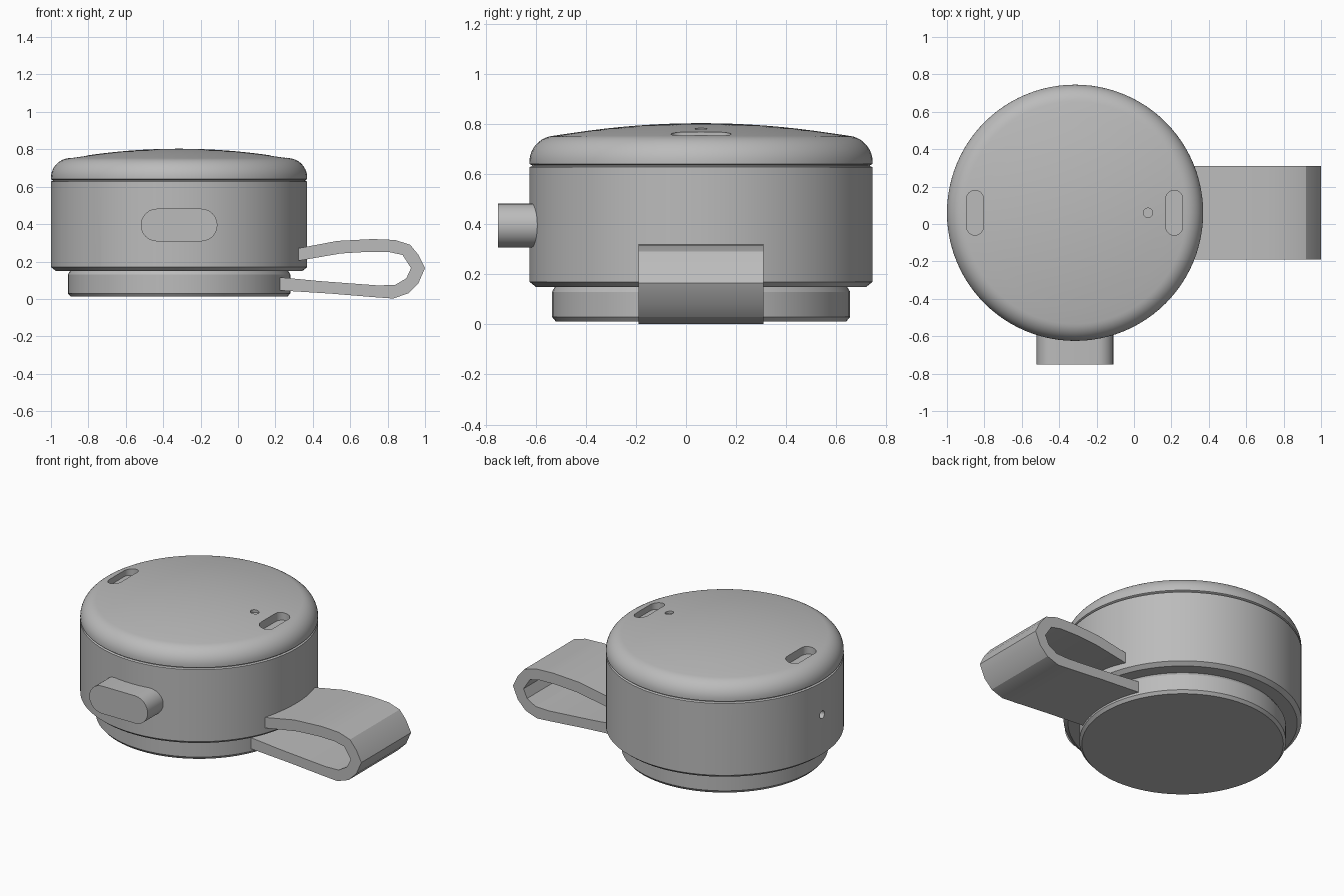
import bpy, bmesh, math
from mathutils import Matrix, Vector

if "Cube" in bpy.data.objects:
    bpy.data.objects.remove(bpy.data.objects["Cube"])

CENTRE = Vector((-0.315, 0.06, 0))
RADIUS = 0.685

grey = bpy.data.materials.new("plain_grey")
grey.use_nodes = True
grey.diffuse_color = (0.5, 0.5, 0.5, 1)
grey.node_tree.nodes["Principled BSDF"].inputs["Base Color"].default_value = (0.5, 0.5, 0.5, 1)


def make_object(name, bm):
    bmesh.ops.recalc_face_normals(bm, faces=bm.faces)
    mesh = bpy.data.meshes.new(name)
    bm.to_mesh(mesh)
    bm.free()
    mesh.materials.append(grey)
    obj = bpy.data.objects.new(name, mesh)
    bpy.context.collection.objects.link(obj)
    return obj


def lathe(name, profile, sides=96):
    """Closed solid turned about the vertical axis through CENTRE."""
    bm = bmesh.new()
    rings = []
    for r, z in profile:
        rings.append([bm.verts.new(CENTRE + Vector((r * math.cos(a), r * math.sin(a), z)))
                      for a in (math.tau * i / sides for i in range(sides))])
    for low, high in zip(rings, rings[1:]):
        for i in range(sides):
            j = (i + 1) % sides
            bm.faces.new((low[i], low[j], high[j], high[i]))
    bm.faces.new(rings[0])
    bm.faces.new(rings[-1])
    return make_object(name, bm)


def prism(name, outline, depth, matrix):
    """Extrude a flat outline along local z, then place it."""
    bm = bmesh.new()
    face = bm.faces.new([bm.verts.new((x, y, 0)) for x, y in outline])
    extruded = bmesh.ops.extrude_face_region(bm, geom=[face])["geom"]
    moved = [v for v in extruded if isinstance(v, bmesh.types.BMVert)]
    bmesh.ops.translate(bm, verts=moved, vec=(0, 0, depth))
    bm.transform(matrix)
    return make_object(name, bm)


def stadium(half_length, r, steps=12):
    """Pill outline lying along local x."""
    points = []
    for side, start in ((1, -math.pi / 2), (-1, math.pi / 2)):
        for i in range(steps + 1):
            a = start + math.pi * i / steps
            points.append((side * (half_length - r) + r * math.cos(a), r * math.sin(a)))
    return points


def circle(r, steps=20):
    return [(r * math.cos(math.tau * i / steps), r * math.sin(math.tau * i / steps))
            for i in range(steps)]


def cut(target, cutters):
    bpy.context.view_layer.objects.active = target
    for cutter in cutters:
        cutter.hide_render = True
        mod = target.modifiers.new("cut", 'BOOLEAN')
        mod.operation = 'DIFFERENCE'
        mod.solver = 'EXACT'
        mod.object = cutter
        bpy.ops.object.modifier_apply(modifier=mod.name)
        bpy.data.objects.remove(cutter)


def place(x, y, z):
    return Matrix.Translation((x, y, z))


def turn(degrees, axis):
    return Matrix.Rotation(math.radians(degrees), 4, axis)


# Foot disc, main housing and domed lid
foot = lathe("foot_disc", [(0.58, 0.012), (0.595, 0.03), (0.595, 0.13), (0.58, 0.155)])
body = lathe("housing", [(0.66, 0.15), (RADIUS, 0.17), (RADIUS, 0.627), (0.675, 0.632),
                         (0.675, 0.645)])
lid_profile = [(0.675, 0.635), (RADIUS, 0.64)]
for i in range(11):
    a = math.radians(8.2 * i)
    lid_profile.append((0.58 + 0.105 * math.cos(a), 0.648 + 0.105 * math.sin(a)))
for i in range(1, 10):
    r = 0.57 * (1 - i / 9) + 0.005
    lid_profile.append((r, 0.803 - 0.05 * (r / 0.58) ** 2))
lid = lathe("lid", lid_profile)

# Two lid slots and an indicator hole
slots = [prism("slot_cutter", stadium(0.12, 0.045), 0.3,
               place(x, CENTRE.y, 0.715) @ turn(90, 'Z')) for x in (-0.85, 0.215)]
dot = prism("dot_cutter", circle(0.025), 0.3, place(0.075, CENTRE.y, 0.765))
cut(lid, slots + [dot])

# Shallow flat pockets low on the housing, and a side pinhole
cutters = []
pocket = [(0.662, -0.183), (0.8, -0.183), (0.8, 0.183), (0.662, 0.183)]
for angle in (142.5, 217.5):
    cutters.append(prism("pocket_cutter", pocket, 0.115,
                         place(CENTRE.x, CENTRE.y, 0.17) @ turn(angle, 'Z')))
cutters.append(prism("pinhole_cutter", circle(0.024), 0.2,
                     place(-1.1, CENTRE.y, 0.42) @ turn(90, 'Y')))
cut(body, cutters)

# Pill-shaped front button
button = prism("front_button", stadium(0.205, 0.0875), 0.25,
               place(CENTRE.x, -0.5, 0.395) @ turn(90, 'X'))

# Folded strap loop
outer = [(0.2, 0.255), (0.33, 0.272), (0.53, 0.31), (0.72, 0.32), (0.84, 0.315), (0.92, 0.29),
         (0.965, 0.235), (1.0, 0.165), (0.965, 0.085), (0.91, 0.03), (0.83, 0.002), (0.72, 0.01),
         (0.5, 0.028), (0.23, 0.045), (0.1, 0.05)]
inner = [(0.1, 0.12), (0.23, 0.115), (0.44, 0.095), (0.75, 0.072), (0.84, 0.075), (0.9, 0.11),
         (0.925, 0.165), (0.88, 0.235), (0.81, 0.25), (0.7, 0.252), (0.55, 0.243), (0.33, 0.205),
         (0.2, 0.187)]
strap = prism("strap_loop", outer + inner, 0.5, place(0, 0.31, 0) @ turn(90, 'X'))

# Smooth shading with crisp edges
bpy.ops.object.select_all(action='DESELECT')
for obj in (foot, body, lid, button, strap):
    obj.select_set(True)
bpy.context.view_layer.objects.active = body
bpy.ops.object.shade_smooth_by_angle(angle=math.radians(25))
